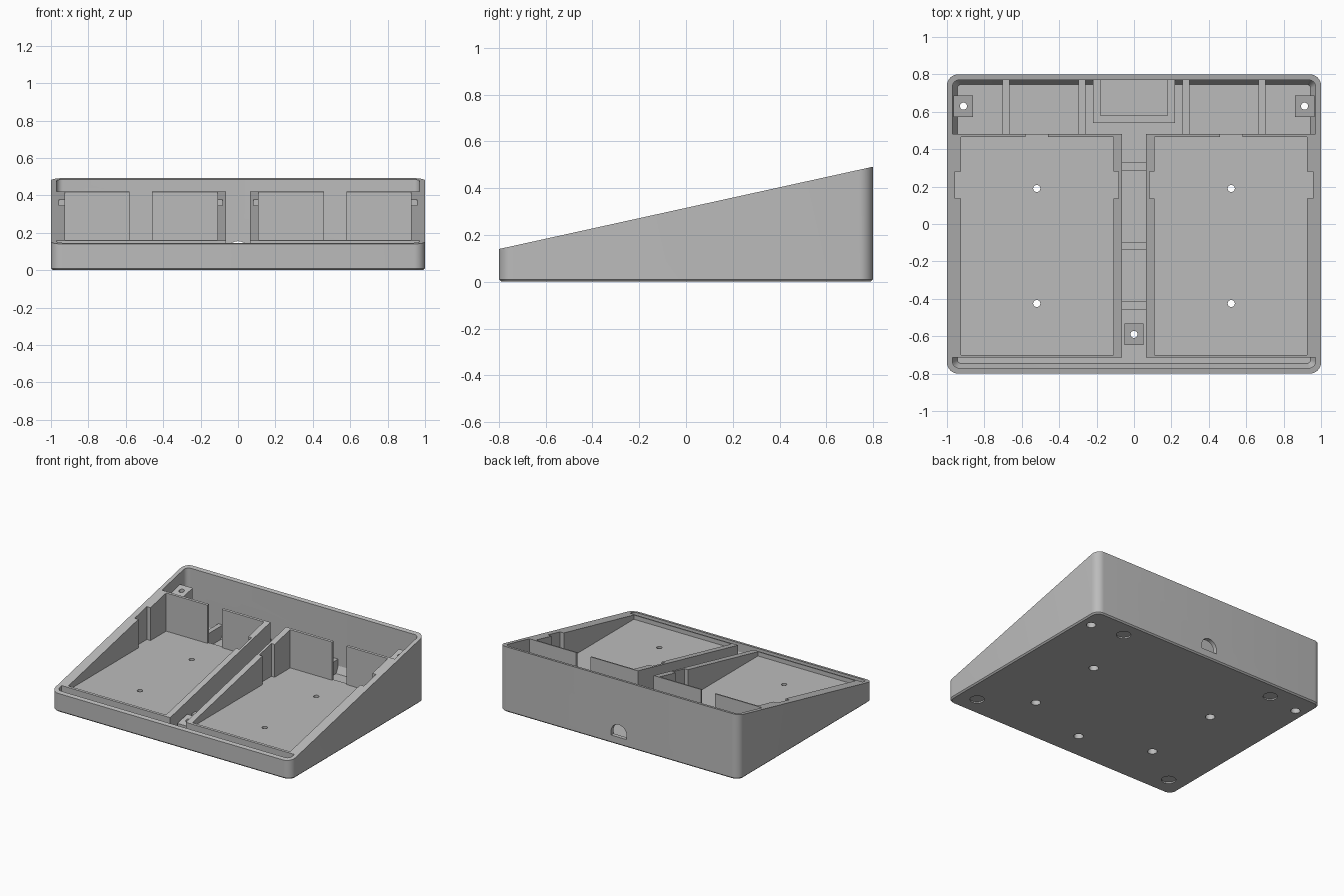
import bpy, bmesh, math

if "Cube" in bpy.data.objects:
    bpy.data.objects.remove(bpy.data.objects["Cube"], do_unlink=True)

grey = bpy.data.materials.new("plain_grey")
grey.use_nodes = True
colour = (0.5, 0.5, 0.5, 1)
grey.diffuse_color = colour
grey.node_tree.nodes["Principled BSDF"].inputs["Base Color"].default_value = colour


def slope(y):
    return 0.14 + 0.22 * (y + 0.8)


def rounded(hx, hy, r, steps=8):
    """Rounded rectangle outline, counter-clockwise."""
    pts = []
    for k, (sx, sy) in enumerate([(1, 1), (-1, 1), (-1, -1), (1, -1)]):
        for i in range(steps + 1):
            a = math.pi / 2 * (k + i / steps)
            pts.append((sx * (hx - r) + r * math.cos(a), sy * (hy - r) + r * math.sin(a)))
    return pts


def circle(x, y, r, n=24):
    return [(x + r * math.cos(2 * math.pi * i / n), y + r * math.sin(2 * math.pi * i / n)) for i in range(n)]


def loft(name, rings):
    """Solid through rings of 3D points with equal counts."""
    bm = bmesh.new()
    loops = [[bm.verts.new(p) for p in ring] for ring in rings]
    n = len(loops[0])
    for a, b in zip(loops, loops[1:]):
        for i in range(n):
            bm.faces.new((a[i], a[(i + 1) % n], b[(i + 1) % n], b[i]))
    bm.faces.new(loops[0][::-1])
    bm.faces.new(loops[-1])
    bmesh.ops.recalc_face_normals(bm, faces=bm.faces)
    mesh = bpy.data.meshes.new(name)
    bm.to_mesh(mesh)
    bm.free()
    mesh.materials.append(grey)
    ob = bpy.data.objects.new(name, mesh)
    bpy.context.collection.objects.link(ob)
    return ob


def flat(pts, z):
    return [(x, y, z) for x, y in pts]


def prism(pts, z0, z1):
    return loft("helper", [flat(pts, z0), flat(pts, z1)])


def box(x0, x1, y0, y1, z0, z1):
    return prism([(x0, y0), (x1, y0), (x1, y1), (x0, y1)], z0, z1)


def apply(kind, tool):
    """Boolean the tool into the body, then discard it."""
    mod = body.modifiers.new("bool", "BOOLEAN")
    mod.operation, mod.solver, mod.object = kind, "EXACT", tool
    bpy.context.view_layer.objects.active = body
    bpy.ops.object.modifier_apply(modifier=mod.name)
    bpy.data.objects.remove(tool, do_unlink=True)


def add(tool):
    apply("UNION", tool)


def cut(tool):
    apply("DIFFERENCE", tool)


def mirrored(action, x0, x1, *rest):
    action(box(x0, x1, *rest))
    action(box(-x1, -x0, *rest))


FLOOR, TRAY, HIGH = 0.03, 0.13, 0.6

# Outer shell with a small bottom chamfer
outline = rounded(1, 0.8, 0.06)
body = loft("sloped_enclosure", [flat(rounded(0.99, 0.79, 0.05), 0), flat(outline, 0.01), flat(outline, HIGH)])

# Hollow interior with a sloped foot
inner = rounded(0.97, 0.77, 0.035)
cut(loft("helper", [flat(rounded(0.945, 0.745, 0.02), FLOOR), flat(inner, 0.08), flat(inner, HIGH + 0.1)]))

# Two tray blocks with pockets, side notches and rear cable gaps
mirrored(add, 0.065, 0.985, -0.715, 0.48, 0.02, HIGH - 0.01)
mirrored(cut, 0.11, 0.925, -0.70, 0.465, TRAY, HIGH + 0.1)
mirrored(cut, 0.083, 0.956, 0.135, 0.28, TRAY, HIGH + 0.1)
mirrored(cut, 0.46, 0.58, 0.45, 0.5, TRAY, HIGH + 0.1)

# Rear floor ribs
for x in (0.26, 0.665):
    mirrored(add, x, x + 0.037, 0.47, 0.785, 0.02, TRAY)

# Cable bridges in the centre channel
for y in (0.285, -0.14, -0.46):
    add(box(-0.08, 0.08, y, y + 0.045, 0.02, 0.09))

# Socket cradle at the back
add(box(-0.22, 0.22, 0.54, 0.785, 0.02, 0.1))
cut(box(-0.18, 0.18, 0.58, 0.77, 0.055, 0.2))

# Arched socket opening through the back wall
arch = [(-0.065, 0.06), (0.065, 0.06)]
arch += [(0.065 * math.cos(math.pi * i / 12), 0.09 + 0.065 * math.sin(math.pi * i / 12)) for i in range(13)]
cut(loft("helper", [[(x, y, z) for x, z in arch] for y in (0.75, 0.9)]))

# Trim everything to the sloping top
wedge = [(-0.9, slope(-0.9)), (0.9, slope(0.9)), (0.9, 1), (-0.9, 1)]
cut(loft("helper", [[(x, y, z) for y, z in wedge] for x in (-1.1, 1.1)]))

# Screw posts with tilted tops
posts = [(0.912, 0.63), (-0.912, 0.63), (0, -0.59)]
for px, py in posts:
    sq = [(px + sx * 0.052, py + sy * 0.058) for sx, sy in ((-1, -1), (1, -1), (1, 1), (-1, 1))]
    add(loft("helper", [flat(sq, 0.02), [(x, y, slope(y) - 0.08) for x, y in sq]]))

# Screw holes, counterbored from below
trays = [(sx * 0.52, y) for sx in (-1, 1) for y in (0.19, -0.425)]
for x, y in posts + trays:
    top = TRAY if (x, y) in trays else slope(y) - 0.08
    cut(prism(circle(x, y, 0.019), -0.1, top + 0.05))
    cut(prism(circle(x, y, 0.033), -0.1, top - 0.04))

# Shallow round recesses for feet
for x, y in ((0.655, 0.67), (0.855, -0.65)):
    for s in (-1, 1):
        cut(prism(circle(s * x, y, 0.05, 32), -0.1, 0.01))

# Smooth rounded corners, sharp edges kept
bpy.ops.object.select_all(action="DESELECT")
body.select_set(True)
bpy.context.view_layer.objects.active = body
bpy.ops.object.shade_smooth_by_angle(angle=math.radians(25))
